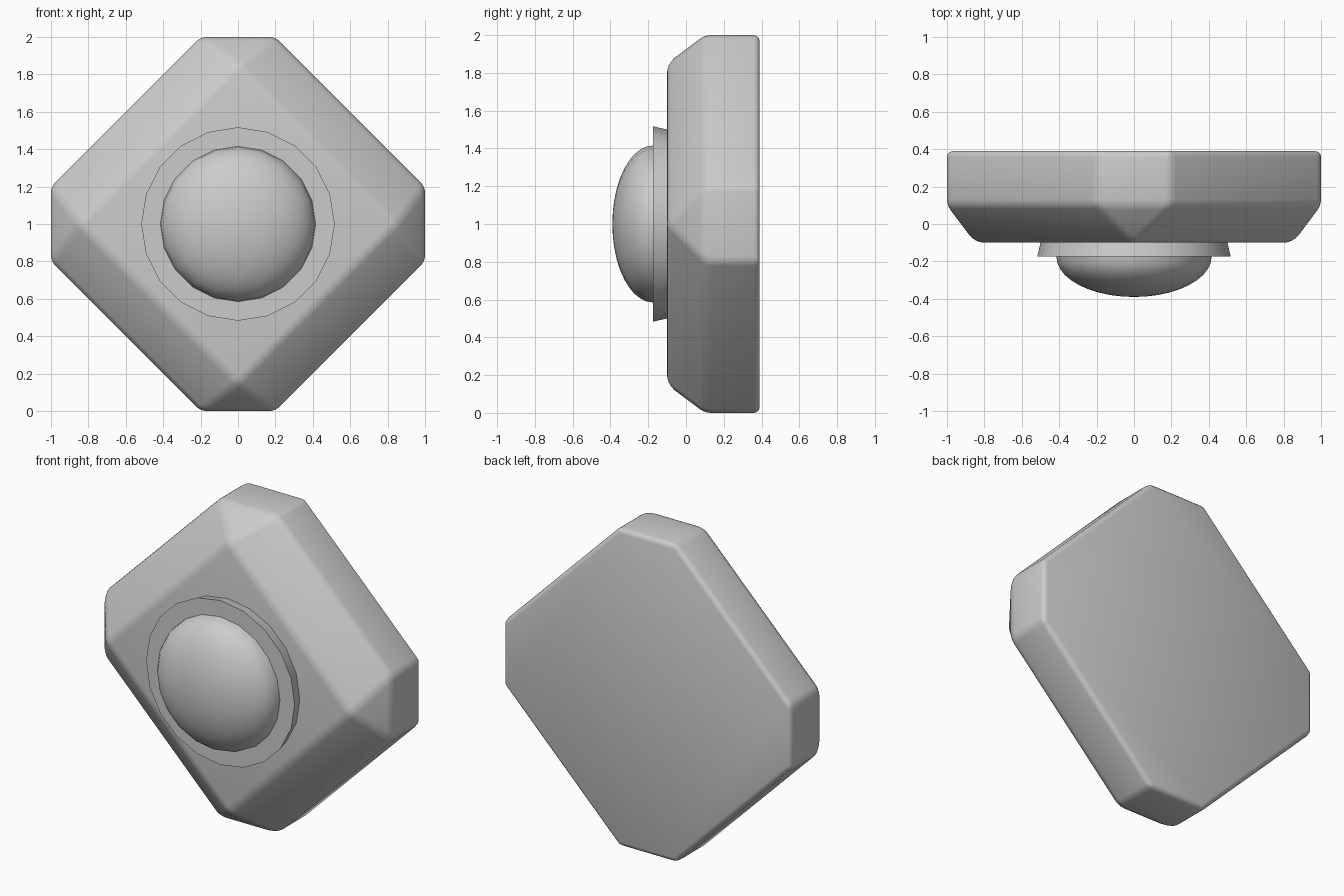
import bpy, bmesh
from math import sin, cos, pi

if "Cube" in bpy.data.objects:
    bpy.data.objects.remove(bpy.data.objects["Cube"])

CZ = 1.0  # height of the centre axis


def finish(name, bm, angle):
    bmesh.ops.recalc_face_normals(bm, faces=bm.faces)
    mesh = bpy.data.meshes.new(name)
    bm.to_mesh(mesh)
    bm.free()
    ob = bpy.data.objects.new(name, mesh)
    bpy.context.collection.objects.link(ob)
    bpy.ops.object.select_all(action='DESELECT')
    ob.select_set(True)
    bpy.context.view_layer.objects.active = ob
    bpy.ops.object.shade_smooth_by_angle(angle=angle)
    return ob


def lathe(name, profile, sides=20):
    """Spin (radius, y) points around the y axis; radius 0 makes a pole."""
    bm = bmesh.new()
    rings = []
    for r, y in profile:
        n = sides if r > 1e-5 else 1
        rings.append([bm.verts.new((r * sin(2 * pi * i / sides), y,
                                    CZ + r * cos(2 * pi * i / sides)))
                      for i in range(n)])
    for a, b in zip(rings, rings[1:]):
        for i in range(sides):
            j = (i + 1) % sides
            quad = [a[i % len(a)], a[j % len(a)], b[j % len(b)], b[i % len(b)]]
            bm.faces.new(list(dict.fromkeys(quad)))
    return finish(name, bm, 0.6)


# Body: octagonal plate whose front chamfers down to a diamond face
body = bmesh.new()
half, cut, tip = 1.0, 0.2, 0.85
octagon = []
for dx, dz in ((0, 1), (1, 0), (0, -1), (-1, 0)):
    for s in (-1, 1):
        octagon.append((dx * half + s * cut * dz, dz * half - s * cut * dx))
back = [body.verts.new((x, 0.39, CZ + z)) for x, z in octagon]
mid = [body.verts.new((x, 0.10, CZ + z)) for x, z in octagon]
front = [body.verts.new((x, -0.10, CZ + z))
         for x, z in ((0, tip), (tip, 0), (0, -tip), (-tip, 0))]
body.faces.new(back)
body.faces.new(front)
for i in range(8):
    j = (i + 1) % 8
    body.faces.new((back[i], back[j], mid[j], mid[i]))
for k in range(4):
    n = (k + 1) % 4
    body.faces.new((mid[2 * k], mid[2 * k + 1], front[k]))
    body.faces.new((mid[2 * k + 1], mid[2 * n], front[n], front[k]))
bmesh.ops.recalc_face_normals(body, faces=body.faces)
bmesh.ops.bevel(body, geom=body.edges[:], offset=0.03, offset_type='OFFSET',
                segments=3, profile=0.5, affect='EDGES', clamp_overlap=True)
finish("body", body, 0.6)

# Collar: shallow flared disc on the front face
lathe("collar", [(0, -0.09), (0.498, -0.09), (0.517, -0.175), (0, -0.175)])

# Dome button: flattened half sphere
steps = 10
dome = [(0.415 * cos(pi / 2 * i / steps), -0.175 - 0.215 * sin(pi / 2 * i / steps))
        for i in range(steps)] + [(0, -0.39)]
lathe("dome_button", dome)
